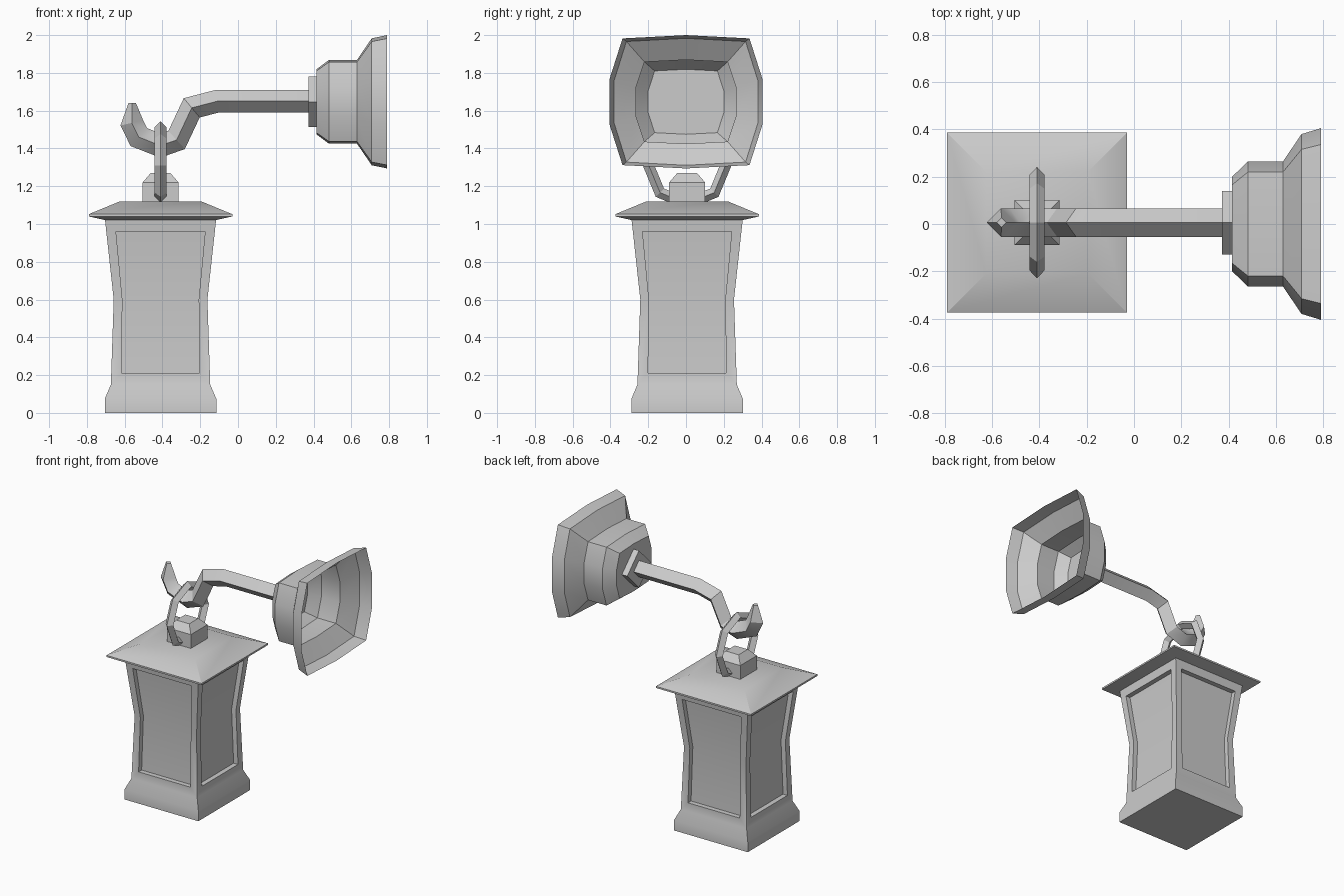
import bpy, bmesh, math
from mathutils import Vector

if "Cube" in bpy.data.objects:
    bpy.data.objects.remove(bpy.data.objects["Cube"])

CX, CY = -0.41, 0.006      # lantern axis
ARM_Z = 1.65               # height of the wall arm


def finish(name, bm, angle=30, closed=True):
    bmesh.ops.remove_doubles(bm, verts=bm.verts, dist=1e-5)
    bmesh.ops.recalc_face_normals(bm, faces=bm.faces)
    me = bpy.data.meshes.new(name)
    bm.to_mesh(me)
    bm.free()
    ob = bpy.data.objects.new(name, me)
    bpy.context.collection.objects.link(ob)
    bpy.ops.object.select_all(action='DESELECT')
    ob.select_set(True)
    bpy.context.view_layer.objects.active = ob
    bpy.ops.object.shade_smooth_by_angle(angle=math.radians(angle))
    return ob


def loft(name, rings, cap_start=True, cap_end=True, loop=False):
    """Skin a list of equal-length point rings."""
    bm = bmesh.new()
    rows = [[bm.verts.new(p) for p in r] for r in rings]
    n = len(rows[0])
    pairs = list(zip(rows, rows[1:])) + ([(rows[-1], rows[0])] if loop else [])
    for a, b in pairs:
        for i in range(n):
            j = (i + 1) % n
            bm.faces.new((a[i], a[j], b[j], b[i]))
    if cap_start and not loop:
        bm.faces.new(rows[0])
    if cap_end and not loop:
        bm.faces.new(rows[-1])
    return finish(name, bm)


def square(h, z):
    return [(CX + sx * h, CY + sy * h, z) for sx, sy in ((-1, -1), (1, -1), (1, 1), (-1, 1))]


# Lantern body: four identical waisted sides with recessed panes
outer = [(0.295, 0), (0.295, 0.075), (0.263, 0.15), (0.248, 0.6), (0.295, 1.03)]
pane = [(0.207, 0.21), (0.202, 0.6), (0.236, 0.96)]
RECESS = 0.035


def half(z):
    for (h0, z0), (h1, z1) in zip(outer, outer[1:]):
        if z <= z1:
            return h0 + (h1 - h0) * (z - z0) / (z1 - z0)


bm = bmesh.new()
for k in range(4):
    a = k * math.pi / 2
    ca, sa = math.cos(a), math.sin(a)

    def row(u, z, d):
        return [bm.verts.new((CX + ca * x + sa * d, CY + sa * x - ca * d, z)) for x in (-u, u)]

    O = [row(h, z, h) for h, z in outer]
    P = [row(u, z, half(z)) for u, z in pane]
    Q = [row(u, z, half(z) - RECESS) for u, z in pane]

    def band(r0, r1):
        bm.faces.new((r0[0], r0[1], r1[1], r1[0]))

    band(O[0], O[1])
    band(O[1], O[2])
    band(O[2], P[0])
    band(P[2], O[4])
    band(P[0], Q[0])
    band(Q[2], P[2])
    for i in range(2):
        band(Q[i], Q[i + 1])
        for s in (0, 1):
            bm.faces.new((O[i + 2][s], P[i][s], P[i + 1][s], O[i + 3][s]))
            bm.faces.new((P[i][s], Q[i][s], Q[i + 1][s], P[i + 1][s]))
for h, z in (outer[0], outer[-1]):
    bm.faces.new([bm.verts.new(p) for p in square(h, z)])
finish("lantern_body", bm)

# Roof and the knob on it
loft("lantern_roof", [square(h, z) for h, z in
                      ((0.29, 1.02), (0.38, 1.04), (0.38, 1.052), (0.215, 1.12))])
loft("roof_knob", [square(h, z) for h, z in ((0.095, 1.1), (0.095, 1.22), (0.052, 1.27))])

# Octagonal hanging ring with a diamond section
rings = []
for i in range(8):
    t = i * math.pi / 4
    c = Vector((CX, CY, 1.31))
    r = Vector((0, math.cos(t), math.sin(t)))
    rings.append([c + r * 0.235, c + r * 0.203 + Vector((0.031, 0, 0)),
                  c + r * 0.173, c + r * 0.203 - Vector((0.031, 0, 0))])
loft("hanging_ring", rings, loop=True)

# Hooked arm: diamond section swept along the path, blunt tapered tip
path = [(0.42, 1.65), (-0.11, 1.65), (-0.245, 1.615), (-0.325, 1.445),
        (-0.41, 1.415), (-0.525, 1.46), (-0.562, 1.535), (-0.56, 1.64)]
pts = [Vector((x, CY, z)) for x, z in path]
rings = []
for i, p in enumerate(pts):
    d0 = (p - pts[i - 1]).normalized() if i else (pts[1] - p).normalized()
    d1 = (pts[i + 1] - p).normalized() if i < len(pts) - 1 else d0
    t = (d0 + d1).normalized()
    n = Vector((-t.z, 0, t.x))
    s = 0.06 if i < len(pts) - 1 else 0.02
    stretch = s / max(0.7, t.dot(d0))
    y = Vector((0, s, 0))
    rings.append([p + n * stretch, p + y, p - n * stretch, p - y])
loft("hook_arm", rings)

# Small diamond collar where the arm meets the wall mount
loft("arm_collar", [[(x, CY + 0.134 * u, ARM_Z - 0.003 + 0.134 * v)
                     for u, v in ((1, 0), (0, 1), (-1, 0), (0, -1))] for x in (0.372, 0.42)])

# Stepped wall mount: open shell, ten-sided rounded section
section = [(1, -0.34), (1, 0.34), (0.83, 0.95), (0, 1), (-0.83, 0.95),
           (-1, 0.34), (-1, -0.34), (-0.83, -0.95), (0, -1), (0.83, -0.95)]
steps = [(0.415, 0.2, 0.172), (0.482, 0.265, 0.222), (0.63, 0.265, 0.222),
         (0.708, 0.38, 0.336), (0.79, 0.405, 0.353)]
loft("wall_mount", [[(x, u * a, 1.647 + v * b) for u, v in section] for x, a, b in steps],
     cap_end=False)
